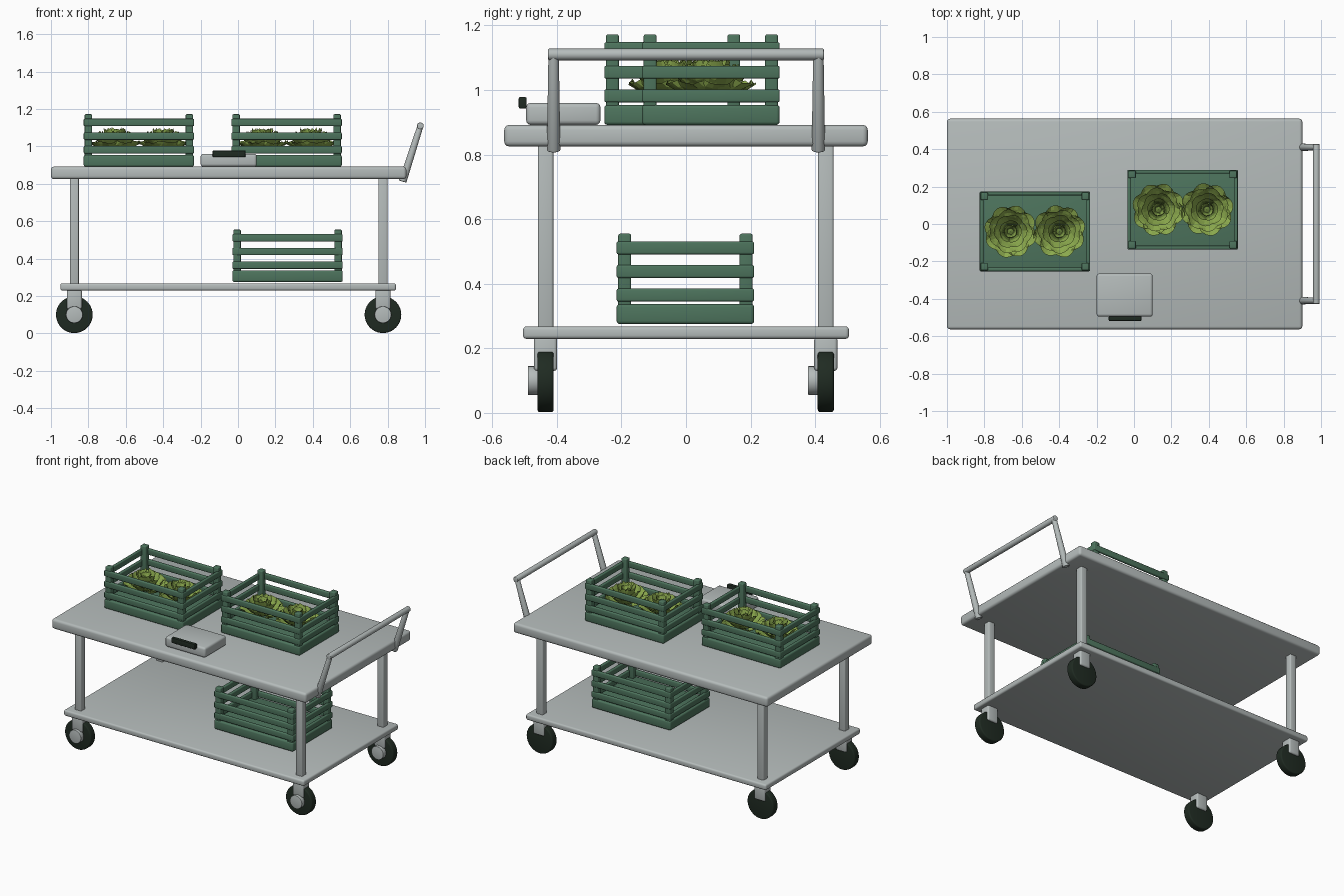
import bpy, bmesh, math, random
from mathutils import Vector, Matrix

random.seed(4)
cube = bpy.data.objects.get("Cube")
if cube:
    bpy.data.objects.remove(cube, do_unlink=True)


def material(name, r, g, b):
    m = bpy.data.materials.new(name)
    m.use_nodes = True
    m.diffuse_color = (r, g, b, 1)
    m.node_tree.nodes["Principled BSDF"].inputs["Base Color"].default_value = (r, g, b, 1)
    return m


METAL = material("brushed grey", 0.46, 0.5, 0.495)
CRATE = material("crate green", 0.075, 0.175, 0.11)
BLACK = material("dark rubber", 0.014, 0.024, 0.016)
LEAF = material("leaf green", 0.26, 0.4, 0.075)
HEART = material("deep leaf green", 0.13, 0.21, 0.04)


def finish(name, bm, mats, smooth=True):
    mesh = bpy.data.meshes.new(name)
    bm.to_mesh(mesh)
    bm.free()
    ob = bpy.data.objects.new(name, mesh)
    bpy.context.collection.objects.link(ob)
    for m in mats:
        mesh.materials.append(m)
    if smooth:
        bpy.ops.object.select_all(action="DESELECT")
        ob.select_set(True)
        bpy.context.view_layer.objects.active = ob
        bpy.ops.object.shade_smooth_by_angle(angle=math.radians(40))
    return ob


def add_box(bm, xs, ys, zs, bevel):
    """Rounded box between (low, high) pairs."""
    part = bmesh.new()
    size = [p[1] - p[0] for p in (xs, ys, zs)]
    mid = [sum(p) / 2 for p in (xs, ys, zs)]
    bmesh.ops.create_cube(part, size=1, matrix=Matrix.Translation(mid) @ Matrix.Diagonal((*size, 1)))
    bmesh.ops.bevel(part, geom=part.edges[:], offset=bevel, segments=3, profile=0.5, affect="EDGES")
    merge(bm, part)


def merge(bm, part):
    mesh = bpy.data.meshes.new("temp")
    part.to_mesh(mesh)
    part.free()
    bm.from_mesh(mesh)
    bpy.data.meshes.remove(mesh)


def add_rod(bm, start, end, r1, r2, sides=24, bevel=0.0):
    """Round bar between two points."""
    start, end = Vector(start), Vector(end)
    axis = end - start
    mat = Matrix.Translation((start + end) / 2) @ axis.to_track_quat("Z", "Y").to_matrix().to_4x4()
    part = bmesh.new()
    bmesh.ops.create_cone(part, cap_ends=True, segments=sides, radius1=r1, radius2=r2,
                          depth=axis.length, matrix=mat)
    if bevel:
        rims = [e for e in part.edges if any(len(f.verts) > 4 for f in e.link_faces)]
        bmesh.ops.bevel(part, geom=rims, offset=bevel, segments=3, profile=0.5, affect="EDGES")
    merge(bm, part)


def box(name, xs, ys, zs, bevel, mat):
    bm = bmesh.new()
    add_box(bm, xs, ys, zs, bevel)
    return finish(name, bm, [mat])


# Decks
box("top_deck", (-1, 0.9), (-0.563, 0.563), (0.825, 0.892), 0.016, METAL)
box("lower_shelf", (-0.95, 0.845), (-0.505, 0.505), (0.229, 0.268), 0.011, METAL)

# Legs and casters at the four corners
for end, x in (("right", -0.875), ("left", 0.775)):
    for side, y in (("front", -0.435), ("back", 0.433)):
        tag = f"{side}_{end}"
        box(f"{tag}_leg", (x - 0.024, x + 0.024), (y - 0.024, y + 0.024), (0.26, 0.83), 0.007, METAL)
        box(f"{tag}_caster_fork", (x - 0.04, x + 0.04), (y - 0.036, y + 0.036), (0.13, 0.235), 0.01, METAL)
        bm = bmesh.new()
        add_rod(bm, (x, y - 0.025, 0.1), (x, y + 0.025, 0.1), 0.098, 0.098, 40, 0.008)
        finish(f"{tag}_wheel", bm, [BLACK])
        bm = bmesh.new()
        add_rod(bm, (x, y - 0.055, 0.1), (x, y - 0.02, 0.1), 0.045, 0.045, 24, 0.003)
        finish(f"{tag}_wheel_hub", bm, [METAL])

# Push handle
bm = bmesh.new()
for y in (-0.41, 0.41):
    add_rod(bm, (0.88, y, 0.812), (0.977, y, 1.115), 0.021, 0.016, 20, 0.004)
add_rod(bm, (0.975, -0.427, 1.11), (0.975, 0.427, 1.11), 0.018, 0.018, 20, 0.004)
finish("push_handle", bm, [METAL])

# Drawer box with grip
box("drawer_box", (-0.2, 0.1), (-0.495, -0.265), (0.892, 0.96), 0.014, METAL)
box("drawer_grip", (-0.135, 0.04), (-0.518, -0.494), (0.943, 0.978), 0.004, BLACK)


def crate(name, cx, cy, z):
    """Slatted crate with a solid tray floor and corner posts."""
    bm = bmesh.new()
    hx, hy, t = 0.295, 0.213, 0.02
    add_box(bm, (cx - hx, cx + hx), (cy - hy, cy + hy), (z, z + 0.062), 0.01)
    for sx in (-1, 1):
        for sy in (-1, 1):
            px, py = cx + sx * (hx - 0.025), cy + sy * (hy - 0.025)
            add_box(bm, (px - 0.02, px + 0.02), (py - 0.02, py + 0.02), (z + 0.03, z + 0.28), 0.006)
    for low in (0.07, 0.143, 0.216):
        zs = (z + low, z + low + 0.04)
        for s in (-1, 1):
            a, b = sorted((s * hy, s * (hy - t)))
            add_box(bm, (cx - hx, cx + hx), (cy + a, cy + b), zs, 0.006)
            a, b = sorted((s * hx, s * (hx - t)))
            add_box(bm, (cx + a, cx + b), (cy - hy, cy + hy), zs, 0.006)
    finish(name, bm, [CRATE])


def add_leaf(bm, angle, r0, r1, z0, z1, width, inner):
    """Cupped, slightly ruffled leaf pointing outwards from the centre."""
    rows, cols = 5, 6
    turn = Matrix.Rotation(angle, 3, "Z")
    grid = []
    for i in range(rows + 1):
        v = i / rows
        half = width * (0.35 + 0.65 * math.sin(math.pi * min(v * 0.72 + 0.05, 1)))
        row = []
        for j in range(cols + 1):
            u = 2 * j / cols - 1
            r = r0 + (r1 - r0) * v * (1 - 0.22 * u * u)
            ruffle = random.uniform(-0.005, 0.005) * v
            z = z0 + (z1 - z0) * v ** 1.2 + 0.012 * u * u * v + ruffle
            row.append(bm.verts.new(turn @ Vector((r, u * half, z))))
        grid.append(row)
    for i in range(rows):
        for j in range(cols):
            f = bm.faces.new((grid[i][j], grid[i + 1][j], grid[i + 1][j + 1], grid[i][j + 1]))
            f.material_index = 1 if inner and i < 3 else 0


def lettuce(name, cx, cy, z, spin):
    bm = bmesh.new()
    # count, inner radius, outer radius, start height, tip height, half width
    layers = ((8, 0.03, 0.142, 0.0, 0.05, 0.062),
              (7, 0.03, 0.118, 0.015, 0.08, 0.056),
              (6, 0.028, 0.09, 0.025, 0.102, 0.046),
              (5, 0.022, 0.06, 0.035, 0.118, 0.034),
              (5, 0.006, 0.034, 0.06, 0.112, 0.02))
    for k, (count, *shape) in enumerate(layers):
        for i in range(count):
            a = spin + k * 0.45 + 2 * math.pi * i / count + random.uniform(-0.08, 0.08)
            add_leaf(bm, a, *shape, k > 2)
    core = bmesh.new()
    bmesh.ops.create_icosphere(core, subdivisions=2, radius=0.04, matrix=Matrix.Translation((0, 0, 0.04)))
    for f in core.faces:
        f.material_index = 1
    merge(bm, core)
    ob = finish(name, bm, [LEAF, HEART], smooth=False)
    ob.location = (cx, cy, z)


# Crates and their contents
crate("top_right_crate", -0.53, -0.04, 0.892)
crate("top_left_crate", 0.26, 0.077, 0.892)
crate("lower_crate", 0.265, -0.002, 0.275)
for name, cx, cy in (("right", -0.53, -0.04), ("left", 0.26, 0.077)):
    for n, dx in ((1, -0.13), (2, 0.13)):
        lettuce(f"{name}_crate_lettuce_{n}", cx + dx, cy, 0.968, n * 1.3)
